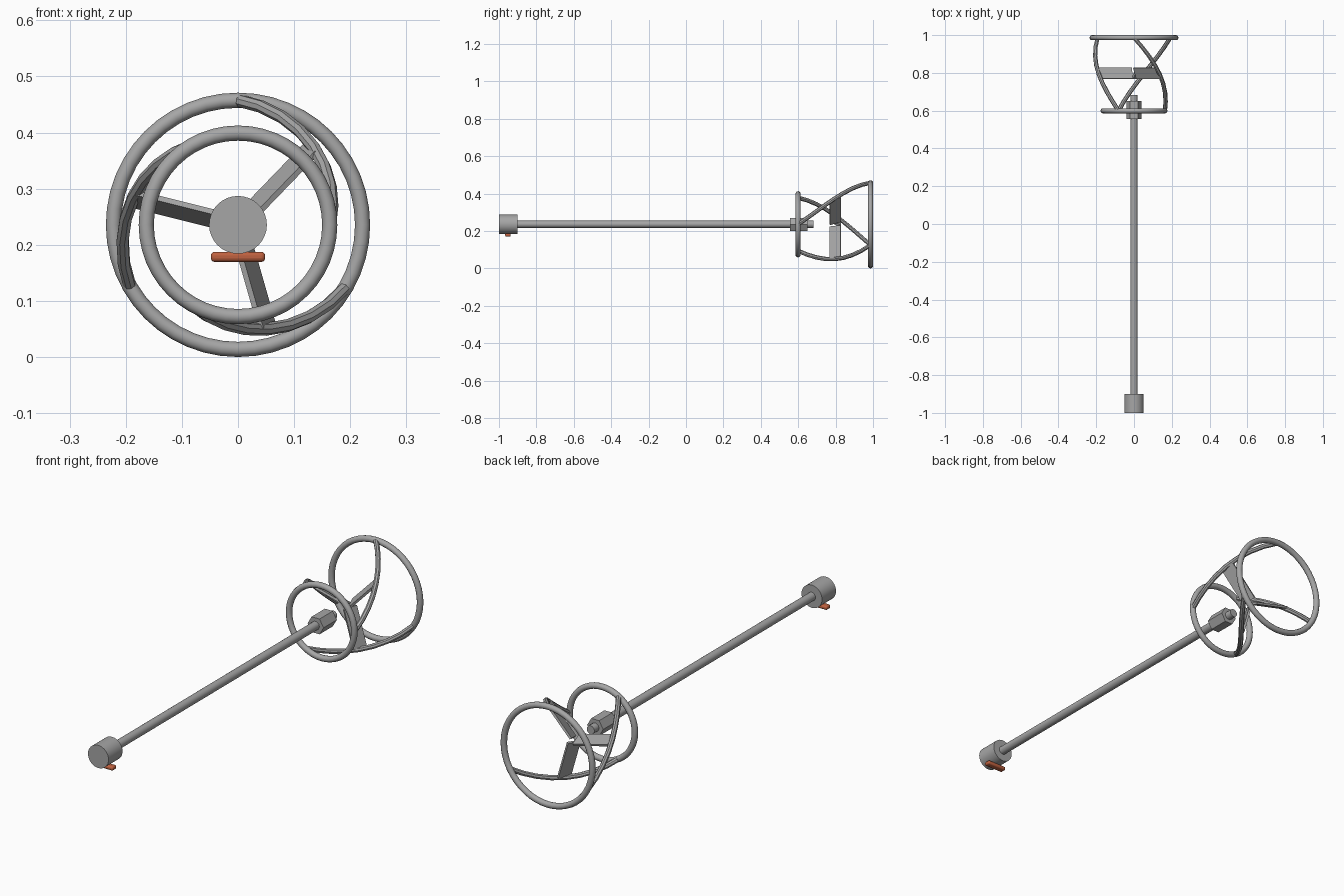
import bpy, math
from mathutils import Matrix, Vector

cube = bpy.data.objects.get("Cube")
if cube:
    bpy.data.objects.remove(cube, do_unlink=True)

AXIS_Z = 0.2355
TUBE = 0.0135
FRONT_Y, FRONT_R = 0.599, 0.1635
BACK_Y, BACK_R = 0.9865, 0.222


def material(name, colour):
    mat = bpy.data.materials.new(name)
    mat.use_nodes = True
    mat.diffuse_color = (*colour, 1)
    mat.node_tree.nodes["Principled BSDF"].inputs["Base Color"].default_value = (*colour, 1)
    return mat


steel = material("steel grey", (0.38, 0.38, 0.38))
copper = material("copper orange", (0.52, 0.12, 0.05))


def finish(name, mat, smooth=True):
    obj = bpy.context.object
    obj.name = name
    obj.data.materials.clear()
    obj.data.materials.append(mat)
    if smooth:
        bpy.ops.object.shade_smooth_by_angle(angle=math.radians(35))
    return obj


def rod(name, y0, y1, radius, sides=32, spin=0):
    """Cylinder along the mixer's axis."""
    bpy.ops.mesh.primitive_cylinder_add(vertices=sides, radius=radius, depth=y1 - y0)
    obj = finish(name, steel)
    obj.matrix_world = (Matrix.Translation((0, (y0 + y1) / 2, AXIS_Z))
                        @ Matrix.Rotation(math.pi / 2, 4, 'X') @ Matrix.Rotation(spin, 4, 'Z'))
    return obj


def ring(name, y, radius):
    bpy.ops.mesh.primitive_torus_add(major_radius=radius, minor_radius=TUBE,
                                     major_segments=48, minor_segments=12,
                                     location=(0, y, AXIS_Z), rotation=(math.pi / 2, 0, 0))
    return finish(name, steel)


def helix_bar(name, start, steps=8):
    """Quarter-turn bar widening from the small ring to the large one."""
    curve = bpy.data.curves.new(name, 'CURVE')
    curve.dimensions = '3D'
    curve.bevel_depth = 0.0115
    curve.bevel_resolution = 2
    curve.use_fill_caps = True
    spline = curve.splines.new('POLY')
    spline.points.add(steps)
    for i, point in enumerate(spline.points):
        t = i / steps
        angle = start + t * math.pi / 2
        r = FRONT_R + t * (BACK_R - FRONT_R)
        y = FRONT_Y + t * (BACK_Y - FRONT_Y)
        point.co = (r * math.cos(angle), y, AXIS_Z + r * math.sin(angle), 1)
    obj = bpy.data.objects.new(name, curve)
    bpy.context.collection.objects.link(obj)
    bpy.ops.object.select_all(action='DESELECT')
    obj.select_set(True)
    bpy.context.view_layer.objects.active = obj
    bpy.ops.object.convert(target='MESH')
    return finish(name, steel)


def blade(name, angle, inner=0.01, outer=0.19):
    """Flat paddle, pitched about its own length."""
    bpy.ops.mesh.primitive_cube_add(size=1)
    obj = finish(name, steel, smooth=False)
    obj.data.transform(Matrix.Diagonal((outer - inner, 0.063, 0.01, 1)))
    obj.matrix_world = (Matrix.Translation((0, 0.798, AXIS_Z))
                        @ Matrix.Rotation(-angle, 4, 'Y')
                        @ Matrix.Translation(((inner + outer) / 2, 0, 0))
                        @ Matrix.Rotation(math.radians(22), 4, 'X'))
    return obj


# Shaft, drive head and collar
rod("drive_head", -1.0, -0.9, 0.0515)
rod("shaft", -0.91, 0.683, 0.019, sides=24)
rod("hex_collar", 0.555, 0.65, 0.04, sides=6, spin=math.pi / 2)

# Cage
ring("small_ring", FRONT_Y, FRONT_R)
ring("large_ring", BACK_Y, BACK_R)
for i in range(3):
    turn = i * math.tau / 3
    helix_bar(f"helix_bar_{i + 1}", turn)
    blade(f"blade_{i + 1}", turn + math.radians(46))

# Locking pin under the drive head
bpy.ops.mesh.primitive_cube_add(size=1, location=(0, -0.952, 0.1785))
pin = finish("locking_pin", copper)
pin.data.transform(Matrix.Diagonal((0.097, 0.03, 0.018, 1)))
bevel = pin.modifiers.new("rounded", 'BEVEL')
bevel.width = 0.007
bevel.segments = 3
